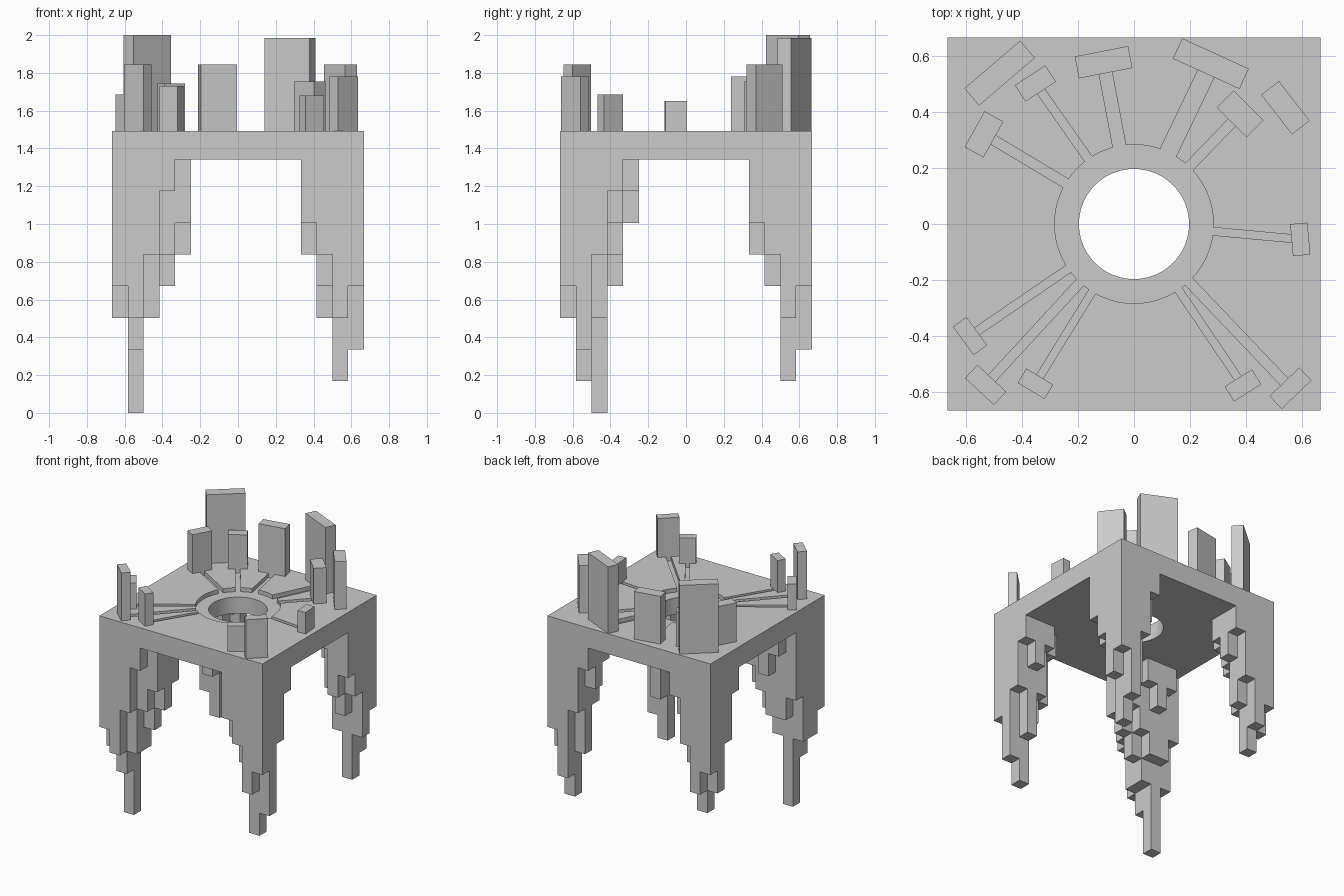
import bpy, bmesh, math
from mathutils import Vector

if "Cube" in bpy.data.objects:
    bpy.data.objects.remove(bpy.data.objects["Cube"])

HALF = 0.667            # half width of the square deck
CELL = HALF / 8         # plan grid of the stepped legs
STEP = 1.342 / 8        # height of one leg step
TOP, UNDER = 1.492, 1.342
RECESS = 0.03           # depth of ring and channels


def box(name, centre, size, angle=0.0):
    bpy.ops.mesh.primitive_cube_add(size=1, location=centre, rotation=(0, 0, angle))
    ob = bpy.context.object
    ob.name = name
    ob.scale = size
    bpy.ops.object.transform_apply(location=False, rotation=False, scale=True)
    return ob


def cylinder(name, radius, z0, z1):
    bpy.ops.mesh.primitive_cylinder_add(vertices=96, radius=radius, depth=z1 - z0,
                                        location=(0, 0, (z0 + z1) / 2))
    bpy.context.object.name = name
    return bpy.context.object


def cut(target, cutter):
    mod = target.modifiers.new("cut", 'BOOLEAN')
    mod.operation = 'DIFFERENCE'
    mod.solver = 'EXACT'
    mod.object = cutter
    bpy.context.view_layer.objects.active = target
    bpy.ops.object.modifier_apply(modifier=mod.name)
    bpy.data.objects.remove(cutter)


# Towers: x, y, length, width, angle in degrees, top height, has a channel
TOWERS = [
    (-.481, .540, .263, .081, 40.6, 2.00, False),
    (-.353, .503, .130, .070, 33, 1.745, True),
    (-.109, .579, .195, .080, 11, 1.845, True),
    (.275, .574, .262, .080, -24.5, 1.985, True),
    (.380, .394, .150, .087, -45, 1.755, True),
    (.542, .416, .180, .080, -52, 1.845, False),
    (-.537, .321, .147, .077, 61, 1.78, True),
    (-.587, -.401, .125, .060, -54, 1.685, True),
    (-.531, -.576, .141, .065, -43, 1.845, True),
    (-.353, -.572, .112, .060, -31, 1.73, True),
    (.390, -.578, .115, .063, 32, 1.68, True),
    (.560, -.588, .148, .063, 44, 1.78, True),
    (.595, -.055, .115, .062, 95, 1.65, True),
]

# Deck with centre hole, sunken ring and radial channels
deck = box("deck", (0, 0, (TOP + UNDER) / 2), (2 * HALF, 2 * HALF, TOP - UNDER))
cut(deck, cylinder("ring_cutter", 0.284, TOP - RECESS, TOP + 0.1))
cut(deck, cylinder("hole_cutter", 0.197, UNDER - 0.1, TOP + 0.1))
for x, y, length, width, deg, top, channel in TOWERS:
    if channel:
        r0, r1 = 0.24, math.hypot(x, y)
        a, mid = math.atan2(y, x), (0.24 + math.hypot(x, y)) / 2
        cut(deck, box("channel_cutter",
                      (mid * math.cos(a), mid * math.sin(a), TOP - RECESS + 0.1),
                      (r1 - r0, length * 0.24, 0.2), a))
deck.select_set(True)
bpy.context.view_layer.objects.active = deck
bpy.ops.object.shade_smooth_by_angle(angle=math.radians(30))

# Towers standing on the deck
for n, (x, y, length, width, deg, top, channel) in enumerate(TOWERS, 1):
    z0 = TOP - RECESS - 0.002
    box(f"tower_{n}", (x, y, (z0 + top) / 2), (length, width, top - z0), math.radians(deg))

# Stepped legs: digits give the bottom step of each cell, counted inward from the corner
FRONT_RIGHT = ["4257", "3136", "5457", "6578"]
BACK_RIGHT = ["".join(c) for c in zip(*FRONT_RIGHT)]
FRONT_LEFT = ["43358", "32047", "53346", "75457", "86568"]
BACK_LEFT = ["4357", "3246", "5467", "7678"]


def leg(name, rows, right, back):
    cells = set()
    for i, row in enumerate(rows):
        for j, level in enumerate(row):
            for k in range(int(level), 8):
                cells.add((15 - i if right else i, 15 - j if back else j, k))
    bm = bmesh.new()
    for c in cells:
        for axis in range(3):
            for sign in (1, -1):
                near = list(c)
                near[axis] += sign
                if tuple(near) in cells or near[2] == 8:
                    continue
                u, v = (axis + 1) % 3, (axis + 2) % 3
                corners = [(0, 0), (1, 0), (1, 1), (0, 1)][::sign]
                quad = []
                for du, dv in corners:
                    p = Vector(c)
                    p[axis] += sign > 0
                    p[u] += du
                    p[v] += dv
                    quad.append(bm.verts.new((p.x * CELL - HALF, p.y * CELL - HALF, p.z * STEP)))
                bm.faces.new(quad)
    bmesh.ops.remove_doubles(bm, verts=bm.verts, dist=1e-4)
    bmesh.ops.dissolve_limit(bm, angle_limit=0.01, verts=bm.verts, edges=bm.edges)
    me = bpy.data.meshes.new(name)
    bm.to_mesh(me)
    bm.free()
    bpy.context.collection.objects.link(bpy.data.objects.new(name, me))


leg("front_right_leg", FRONT_RIGHT, True, False)
leg("back_right_leg", BACK_RIGHT, True, True)
leg("front_left_leg", FRONT_LEFT, False, False)
leg("back_left_leg", BACK_LEFT, False, True)
